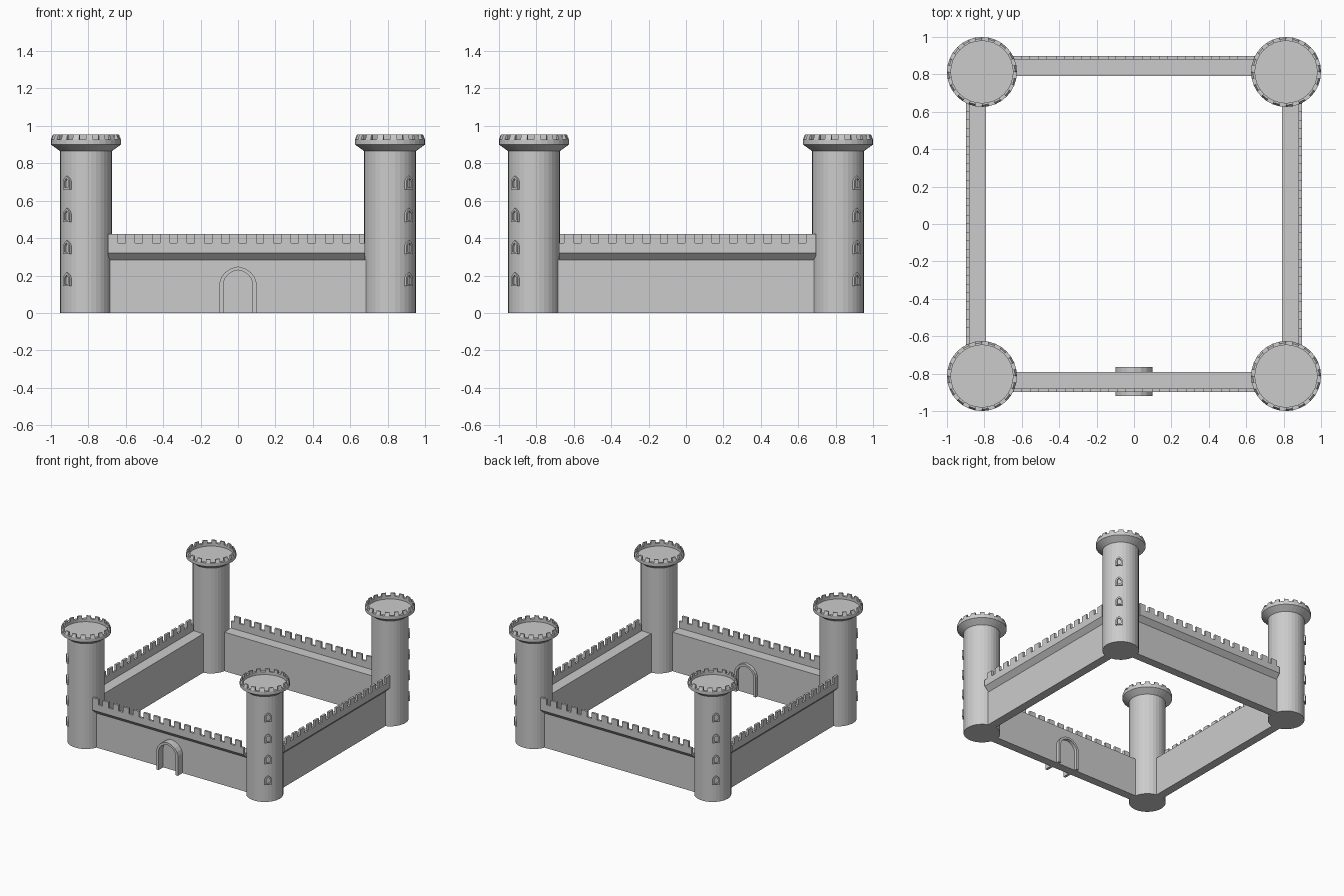
import bpy, bmesh, math
from mathutils import Matrix, Vector

if "Cube" in bpy.data.objects:
    bpy.data.objects.remove(bpy.data.objects["Cube"])

stone = bpy.data.materials.new("grey stone")
stone.diffuse_color = (0.6, 0.6, 0.6, 1)
stone.use_nodes = True
stone.node_tree.nodes["Principled BSDF"].inputs["Base Color"].default_value = stone.diffuse_color

SIDES = 32
TC = 0.813      # tower centre offset
R = 0.138       # tower shaft radius


def finish(bm, name):
    bmesh.ops.recalc_face_normals(bm, faces=bm.faces)
    me = bpy.data.meshes.new(name)
    bm.to_mesh(me)
    bm.free()
    me.materials.append(stone)
    ob = bpy.data.objects.new(name, me)
    bpy.context.collection.objects.link(ob)


def loft(bm, a, b, m):
    """Closed solid between two matching point loops, placed by matrix m."""
    va = [bm.verts.new(m @ Vector(p)) for p in a]
    vb = [bm.verts.new(m @ Vector(p)) for p in b]
    n = len(a)
    for i in range(n):
        j = (i + 1) % n
        bm.faces.new((va[i], va[j], vb[j], vb[i]))
    bm.faces.new(va)
    bm.faces.new(vb)


def extrude_x(bm, yz, x0, x1, m):
    loft(bm, [(x0, y, z) for y, z in yz], [(x1, y, z) for y, z in yz], m)


def lathe(bm, profile, m):
    """Revolve (radius, z) points, capping both ends."""
    rings = []
    for r, z in profile:
        rings.append([bm.verts.new(m @ Vector((r * math.cos(t), r * math.sin(t), z)))
                      for t in (2 * math.pi * k / SIDES for k in range(SIDES))])
    for a, b in zip(rings, rings[1:]):
        for i in range(SIDES):
            j = (i + 1) % SIDES
            bm.faces.new((a[i], a[j], b[j], b[i]))
    bm.faces.new(rings[0])
    bm.faces.new(rings[-1])


def arch_frame(bm, outer, inner, y0, y1, m):
    """Hollow arch: strip between outer and inner outlines, from y0 to y1."""
    rows = [[bm.verts.new(m @ Vector((x, y, z))) for x, z in line]
            for line, y in ((outer, y0), (inner, y0), (inner, y1), (outer, y1))]
    for k in range(4):
        a, b = rows[k], rows[(k + 1) % 4]
        for i in range(len(a) - 1):
            bm.faces.new((a[i], a[i + 1], b[i + 1], b[i]))
    for e in (0, -1):
        bm.faces.new([r[e] for r in rows])


def mirror_outline(half):
    """Right half from foot to apex -> full outline."""
    return half + [(-x, z) for x, z in reversed(half[:-1])]


# walls: front, back, and their mirror images across the diagonal
swap = Matrix(((0, -1, 0, 0), (-1, 0, 0, 0), (0, 0, 1, 0), (0, 0, 0, 1)))
turn = Matrix.Rotation(math.pi, 4, 'Z')
places = {"front": Matrix.Identity(4), "back": turn, "right": swap, "left": turn @ swap}
X0, X1 = -0.695, 0.68
for side, m in places.items():
    bm = bmesh.new()
    extrude_x(bm, [(-0.86, 0), (-0.79, 0), (-0.79, 0.285), (-0.86, 0.285)], -0.72, 0.72, m)
    finish(bm, side + "_wall")
    # flared walkway with parapet
    bm = bmesh.new()
    extrude_x(bm, [(-0.86, 0.283), (-0.79, 0.283), (-0.79, 0.32), (-0.879, 0.32),
                   (-0.879, 0.375), (-0.897, 0.375), (-0.897, 0.32)], X0, X1, m)
    finish(bm, side + "_walkway")
    # merlons
    bm = bmesh.new()
    pitch = 0.0925
    for i in range(15):
        a = X0 + i * pitch
        extrude_x(bm, [(-0.897, 0.375), (-0.879, 0.375), (-0.879, 0.422), (-0.897, 0.422)],
                  a, min(a + 0.053, X1), m)
    finish(bm, side + "_wall_merlons")

# gate arch through the front wall
bm = bmesh.new()
outer = mirror_outline([(0.098, 0), (0.098, 0.165), (0.088, 0.193), (0.068, 0.218),
                        (0.038, 0.238), (0, 0.248)])
inner = mirror_outline([(0.078, 0), (0.078, 0.162), (0.070, 0.184), (0.054, 0.205),
                        (0.030, 0.221), (0, 0.229)])
arch_frame(bm, outer, inner, -0.92, -0.765, Matrix.Identity(4))
finish(bm, "gate_arch")

# corner towers
for sx in (-1, 1):
    for sy in (-1, 1):
        tag = ("front" if sy < 0 else "back") + ("_left" if sx < 0 else "_right")
        m = Matrix.Translation((sx * TC, sy * TC, 0))
        # shaft, flared head and recessed floor in one revolved profile
        bm = bmesh.new()
        lathe(bm, [(R, 0), (R, 0.865), (0.187, 0.9), (0.187, 0.928),
                   (0.166, 0.928), (0.166, 0.905)], m)
        finish(bm, tag + "_tower")
        # tapered merlons round the head
        bm = bmesh.new()
        step = 2 * math.pi / SIDES
        for k in range(0, SIDES, 2):
            def ring(r0, r1, z):
                return [(r * math.cos(t), r * math.sin(t), z) for r, t in
                        ((r0, k * step), (r1, k * step), (r1, (k + 1) * step), (r0, (k + 1) * step))]
            loft(bm, ring(0.166, 0.187, 0.928), ring(0.166, 0.177, 0.953), m)
        finish(bm, tag + "_tower_merlons")
        # four pointed window frames facing diagonally outwards
        bm = bmesh.new()
        facing = m @ Matrix.Rotation(math.atan2(sy, sx) + math.pi / 2, 4, 'Z')
        for z in (0.143, 0.315, 0.487, 0.660):
            o = [(0.025, 0), (0.025, 0.045), (0.017, 0.06), (0, 0.073)]
            i = [(0.014, 0.010), (0.014, 0.042), (0.010, 0.051), (0, 0.059)]
            full_o = mirror_outline(o)
            full_i = mirror_outline(i)
            wm = facing @ Matrix.Translation((0, 0, z))
            arch_frame(bm, full_o, full_i, -R - 0.010, -R + 0.012, wm)
            # sill
            extrude_x(bm, [(-R - 0.010, 0), (-R + 0.012, 0), (-R + 0.012, 0.010),
                           (-R - 0.010, 0.010)], -0.0248, 0.0248, wm)
        finish(bm, tag + "_tower_windows")
